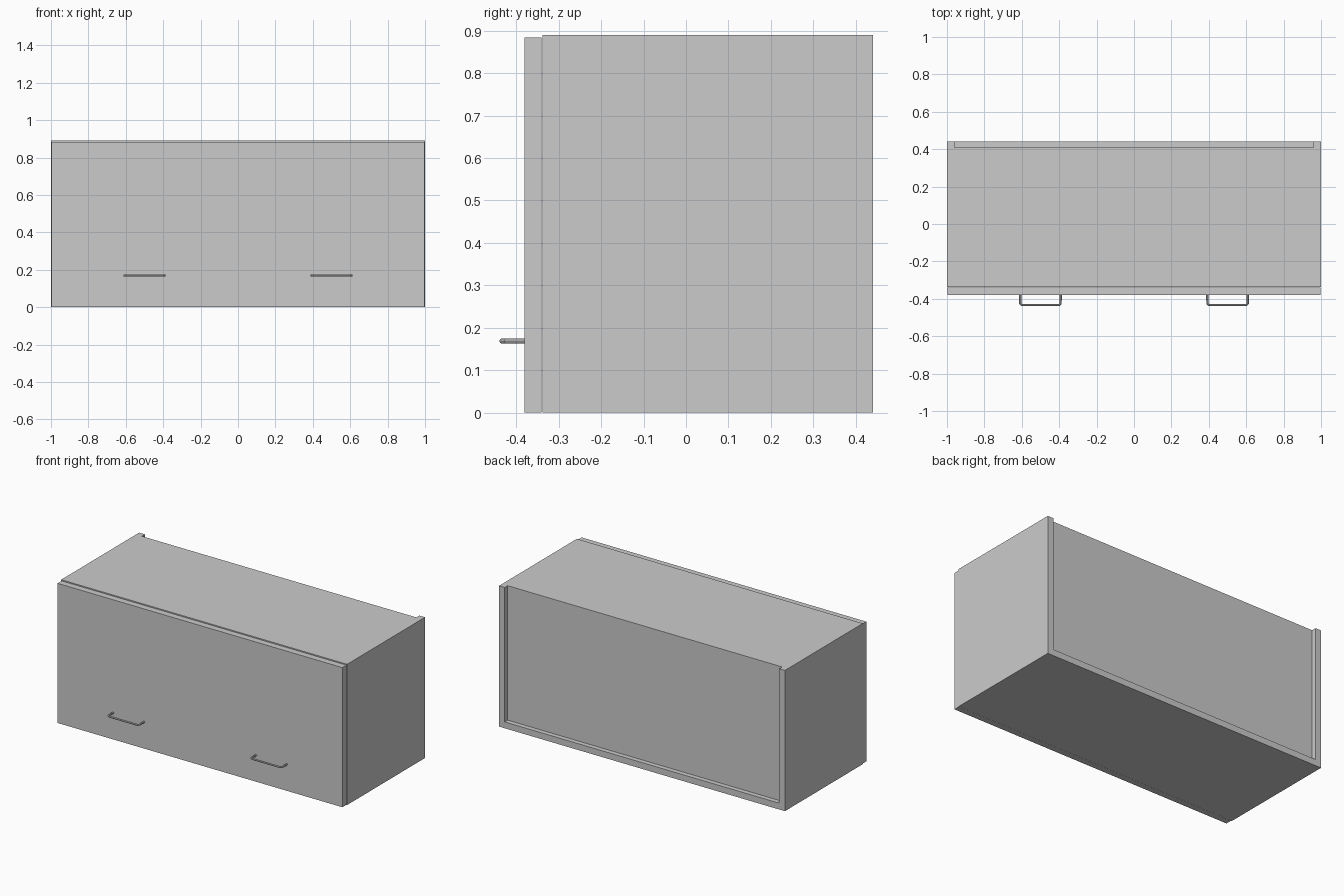
import bpy

if "Cube" in bpy.data.objects:
    bpy.data.objects.remove(bpy.data.objects["Cube"])

T = 0.04            # board thickness
H = 0.89            # carcass height
YF, YB = -0.338, 0.44   # carcass front and back


def board(name, x, y, z):
    """Box from (min, max) ranges."""
    bpy.ops.mesh.primitive_cube_add(size=1, location=[(a + b) / 2 for a, b in (x, y, z)])
    ob = bpy.context.object
    ob.name = name
    ob.scale = [b - a for a, b in (x, y, z)]
    bpy.ops.object.transform_apply(location=False, rotation=False, scale=True)
    return ob


# carcass: sides, bottom, top and recessed back
board("side_panel_left", (-1, -1 + T), (YF, YB), (0, H))
board("side_panel_right", (1 - T, 1), (YF, YB), (0, H))
board("bottom_panel", (-1 + T, 1 - T), (YF, YB), (0, T))
board("top_panel", (-1 + T, 1 - T), (YF, 0.395), (H - T, H))
board("back_panel", (-1 + T, 1 - T), (0.395, 0.41), (T, H))

# lift-up door, slightly smaller than the carcass
board("door", (-0.996, 0.996), (-0.38, -0.34), (0.001, 0.884))


def handle(name, cx):
    """U-shaped bar handle with clipped corners."""
    w, y0, y1, c = 0.108, -0.375, -0.434, 0.009
    pts = [(-w, y0), (-w, y1 + c), (-w + c, y1), (w - c, y1), (w, y1 + c), (w, y0)]
    cu = bpy.data.curves.new(name, 'CURVE')
    cu.dimensions = '3D'
    cu.bevel_depth = 0.006
    cu.bevel_resolution = 2
    cu.use_fill_caps = True
    sp = cu.splines.new('POLY')
    sp.points.add(len(pts) - 1)
    for p, (x, y) in zip(sp.points, pts):
        p.co = (x, y, 0, 1)
    ob = bpy.data.objects.new(name, cu)
    ob.location = (cx, 0, 0.169)
    bpy.context.collection.objects.link(ob)
    bpy.ops.object.select_all(action='DESELECT')
    ob.select_set(True)
    bpy.context.view_layer.objects.active = ob
    bpy.ops.object.convert(target='MESH')
    bpy.ops.object.shade_smooth_by_angle()


# handles
for side, cx in (("left", -0.5), ("right", 0.5)):
    handle("handle_" + side, cx)
